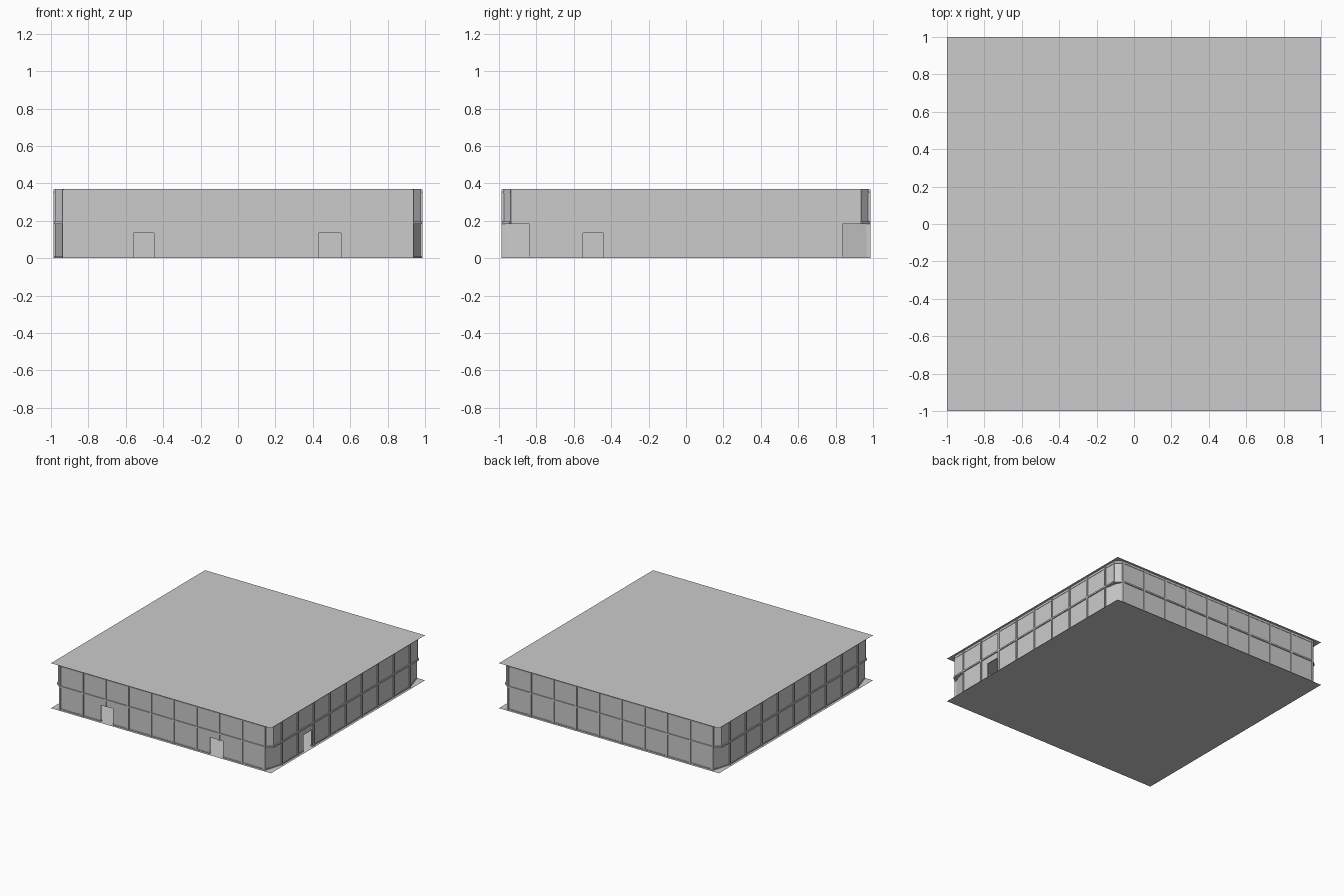
import bpy, bmesh, math
from mathutils import Vector, Matrix

if "Cube" in bpy.data.objects:
    bpy.data.objects.remove(bpy.data.objects["Cube"])

H, MID, W, DOOR = 0.37, 0.19, 0.975, 0.135   # height, mid rail, wall plane, door top
FX, SY, CY = 0.93, 0.83, 0.935               # front wall end, side wall end (lower / upper)


def make(name, bars):
    """One object from upright bars: (start xy, end xy, z0, z1, thickness)."""
    bm = bmesh.new()
    for p, q, z0, z1, t in bars:
        p, q = Vector(p), Vector(q)
        d, c = q - p, (p + q) / 2
        m = (Matrix.Translation((c.x, c.y, (z0 + z1) / 2))
             @ Matrix.Rotation(math.atan2(d.y, d.x), 4, 'Z')
             @ Matrix.Diagonal((d.length, t, z1 - z0, 1)))
        bmesh.ops.create_cube(bm, size=1, matrix=m)
    me = bpy.data.meshes.new(name)
    bm.to_mesh(me)
    bm.free()
    ob = bpy.data.objects.new(name, me)
    bpy.context.collection.objects.link(ob)


def slab(name, z):
    bpy.ops.mesh.primitive_plane_add(size=2, location=(0, 0, z))
    bpy.context.object.name = name


def side(axis, sign, u):
    """Point at position u along one of the four walls."""
    return (u, sign * W) if axis == 'x' else (sign * W, u)


slab("floor", 0)
slab("roof", H)

# the four walls with their door openings
SIDES = {
    "front": ('x', -1, [(-0.56, -0.45), (0.43, 0.55)]),
    "back": ('x', 1, []),
    "right": ('y', 1, [(-0.55, -0.44)]),
    "left": ('y', -1, []),
}
for name, (axis, sign, doors) in SIDES.items():
    lo, hi = (FX, FX) if axis == 'x' else (SY, CY)
    pt = lambda u: side(axis, sign, u)
    walls = [(pt(-hi), pt(hi), MID, H, 0.008), (pt(-lo), pt(lo), DOOR, MID, 0.008)]
    rails = [(pt(-hi), pt(hi), 0.350, 0.356, 0.014),
             (pt(-hi), pt(hi), MID - 0.006, MID + 0.006, 0.024)]
    u = -lo
    for a, b in doors + [(lo, None)]:
        walls.append((pt(u), pt(a), 0, DOOR, 0.008))
        rails.append((pt(u), pt(a), 0.001, 0.009, 0.014))
        u = b
    make(name + "_wall", walls)
    make(name + "_rails", rails)

    # evenly spaced vertical mullions, stopping above a door
    n = 10 if axis == 'x' else 9
    posts = []
    for i in range(n):
        u = -lo + 2 * lo * i / (n - 1)
        z0 = DOOR if any(a < u < b for a, b in doors) else 0
        posts.append((pt(u - 0.007), pt(u + 0.007), z0, H - 0.003, 0.022))
    make(name + "_mullions", posts)

# angled corner panels: long below the middle rail, short above it
for sx in (-1, 1):
    for sy in (-1, 1):
        a, low, up = (sx * FX, sy * W), (sx * W, sy * SY), (sx * W, sy * CY)
        tag = ("left" if sx < 0 else "right") + ("_front" if sy < 0 else "_back")
        make("corner_panel_" + tag, [(a, low, 0, MID, 0.008), (a, up, MID, H, 0.008)])
        make("corner_rails_" + tag, [
            (a, up, MID - 0.006, MID + 0.006, 0.024),
            (a, up, 0.350, 0.356, 0.014),
            (a, low, 0.001, 0.009, 0.014)])
